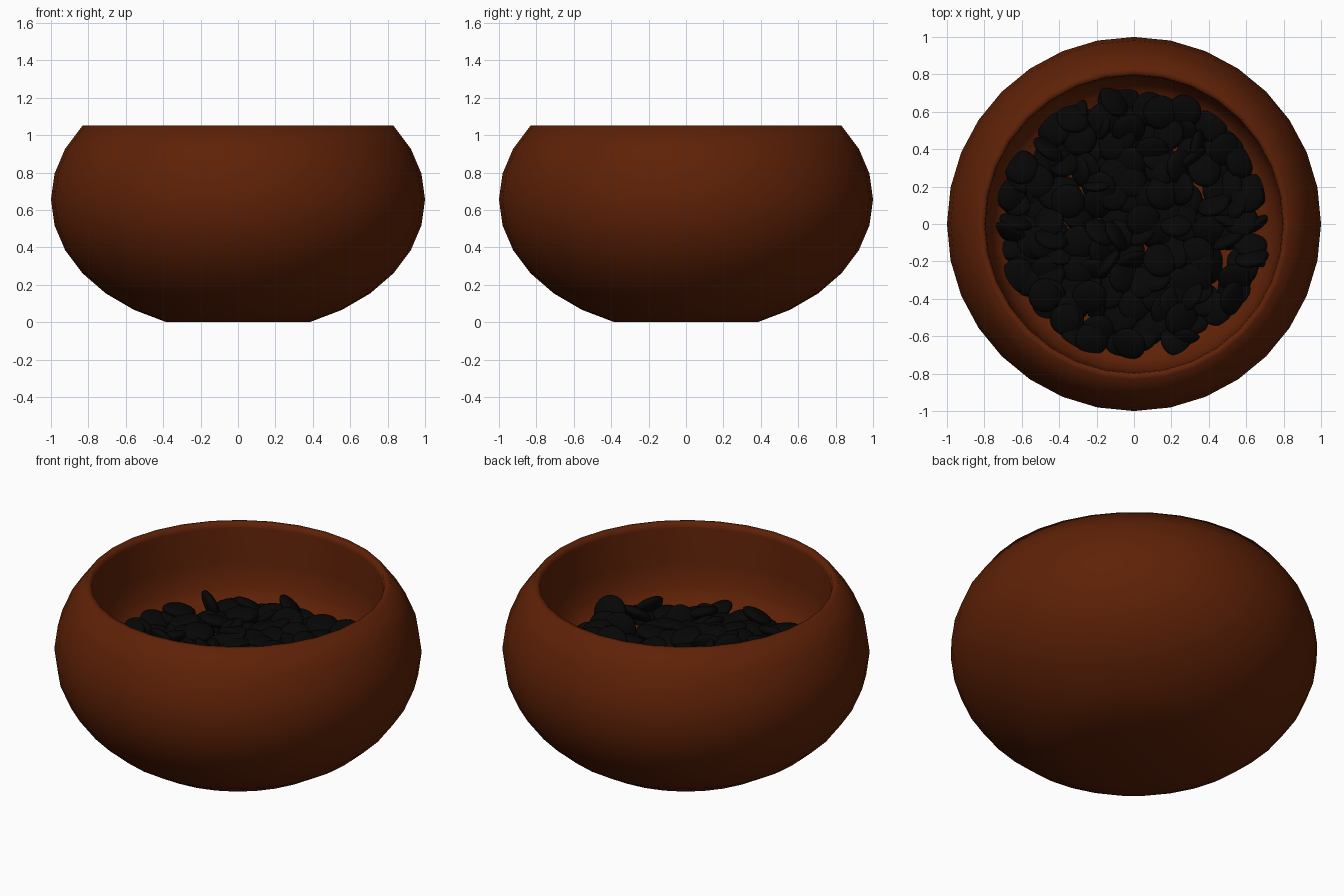
import bpy, bmesh, math, random
from mathutils import Matrix, Vector, Euler

if "Cube" in bpy.data.objects:
    bpy.data.objects.remove(bpy.data.objects["Cube"])

random.seed(7)


def material(name, rgb):
    m = bpy.data.materials.new(name)
    m.diffuse_color = (*rgb, 1)
    m.use_nodes = True
    m.node_tree.nodes["Principled BSDF"].inputs["Base Color"].default_value = m.diffuse_color
    return m


def make_object(name, verts, faces, mat):
    me = bpy.data.meshes.new(name)
    me.from_pydata(verts, [], faces)
    for p in me.polygons:
        p.use_smooth = True
    me.materials.append(mat)
    ob = bpy.data.objects.new(name, me)
    bpy.context.collection.objects.link(ob)
    return ob


brown = material("terracotta brown", (0.112, 0.015, 0.002))
black = material("black", (0.002, 0.002, 0.002))

# Bowl: squashed sphere outside, steep wall and raised floor inside
SIDES = 32
profile = []
for step in range(-6, 4):
    lat = math.radians(11.25 * step)
    profile.append((math.cos(lat), 0.71 * (math.sin(lat) + 0.924)))
profile += [(0.80, 1.05), (0.795, 1.02), (0.79, 0.82), (0.77, 0.68), (0.71, 0.59), (0.5, 0.56)]
verts = [(r * math.cos(math.tau * i / SIDES), r * math.sin(math.tau * i / SIDES), z)
         for r, z in profile for i in range(SIDES)]
faces = []
for k in range(len(profile) - 1):
    for i in range(SIDES):
        j = (i + 1) % SIDES
        a, b = k * SIDES, (k + 1) * SIDES
        faces.append((a + i, a + j, b + j, b + i))
faces.append(list(range(SIDES))[::-1])
last = (len(profile) - 1) * SIDES
faces.append(list(range(last, last + SIDES)))
make_object("bowl", verts, faces, brown)

# One lens-shaped disc serves as the template for the whole pile
bm = bmesh.new()
bmesh.ops.create_uvsphere(bm, u_segments=20, v_segments=10, radius=1,
                          matrix=Matrix.Diagonal((0.092, 0.092, 0.034, 1)))
disc_verts = [v.co.copy() for v in bm.verts]
disc_faces = [[v.index for v in f.verts] for f in bm.faces]
bm.free()
verts, faces = [], []


def add_disc(x, y, z, tilt):
    rot = Euler((0, tilt, random.uniform(0, math.tau))).to_matrix()
    base, at = len(verts), Vector((x, y, z))
    verts.extend(rot @ v + at for v in disc_verts)
    faces.extend([i + base for i in f] for f in disc_faces)


# Pile: loose layers of tilted discs, spread in a sunflower pattern
golden = math.pi * (3 - math.sqrt(5))
for layer, (z, n) in enumerate(((0.58, 110), (0.61, 75))):
    for i in range(n):
        r = 0.69 * math.sqrt((i + 0.5) / n)
        a = i * golden + layer * 1.3
        x = r * math.cos(a) + random.uniform(-0.05, 0.05)
        y = r * math.sin(a) + random.uniform(-0.05, 0.05)
        k = min(1, 0.675 / max(0.01, math.hypot(x, y)))
        add_disc(x * k, y * k, z + random.uniform(-0.02, 0.02), random.gauss(0, 0.6))
# two upright discs standing out of the pile
add_disc(-0.46, 0.40, 0.65, 1.2)
add_disc(0.63, -0.18, 0.65, 1.1)
make_object("black_discs", verts, faces, black)
